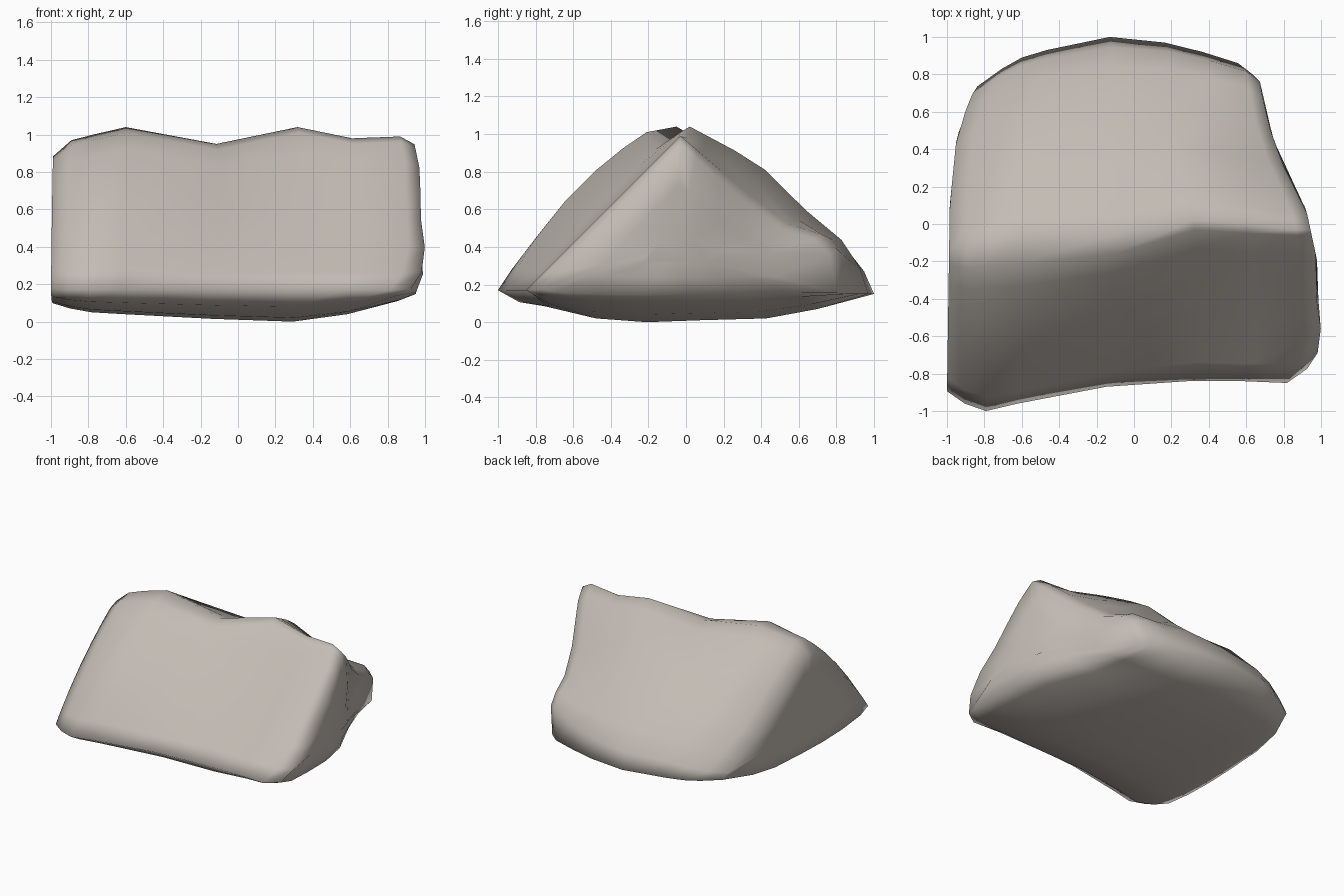
import bpy
import bmesh
from mathutils import Vector

cube = bpy.data.objects.get("Cube")
if cube:
    bpy.data.objects.remove(cube, do_unlink=True)


def lookup(table, v):
    """Piecewise linear interpolation through (position, value) pairs."""
    if v <= table[0][0]:
        return table[0][1]
    for (a, fa), (b, fb) in zip(table, table[1:]):
        if v <= b:
            return fa + (fb - fa) * (v - a) / (b - a)
    return table[-1][1]


# Ground outline of the two ends: (y, x)
LEFT_END = [(-.9, -1), (.1, -.985), (.45, -.95), (.67, -.88), (.84, -.77), (1, -.7)]
RIGHT_END = [(-.85, .92), (-.7, .98), (-.57, 1), (-.36, .97), (-.2, .98), (.08, .92),
             (.24, .83), (.4, .76), (.6, .7), (.78, .67), (1, .6)]

# Slices along the rock: fraction, front toe y, ridge y, ridge z, ridge half width,
# back toe y, front bulge, back bulge, back shoulder, underside lift
SLICES = [
    (0, -.92, -.14, .9, .08, .76, .04, .2, 0, .09),
    (.05, -.96, -.12, .97, .12, .83, .05, .3, 0, .07),
    (.11, -1, -.08, 1.0, .14, .89, .06, .5, 0, .05),
    (.2, -.96, -.05, 1.04, .16, .93, .08, .7, 0, .04),
    (.45, -.87, -.06, .95, .1, 1.0, .01, 1, 0, .015),
    (.68, -.84, .02, 1.04, .05, .97, -.01, .9, .1, 0),
    (.83, -.84, 0, .98, .05, .92, 0, .6, .5, .04),
    (.96, -.85, -.03, .99, .03, .86, 0, .2, 1, .11),
    (1, -.79, -.03, .96, .03, .82, 0, .1, 1, .14),
]
BACK_BULGE = [(0, 0), (.25, .12), (.42, .18), (.65, .16), (.85, .17), (.95, .1), (1, 0)]
SHOULDER = [(.4, 0), (.65, .06), (.85, .19), (.95, .2), (1, 0)]
UNDERSIDE = [(0, .15), (.06, .08), (.2, .02), (.35, 0), (.5, .01), (.7, .02), (.85, .07), (1, .14)]


def section(front, ridge, top, width, back, front_bulge, back_bulge, shoulder, lift):
    """Closed outline of one slice as (y, z) points."""
    toe = .17
    brow = ridge - width, top - .03
    pts = []
    for u in (0, .12, .3, .5, .7, .87, 1):
        b = front_bulge * 2.8 * u * (1 - u)
        pts.append((front + (brow[0] - front) * u - b, toe + (brow[1] - toe) * u + b))
    pts.append((ridge, top))
    for t in (.1, .25, .42, .65, .85, .95, 1):
        z = 1 - t + back_bulge * lookup(BACK_BULGE, t) + shoulder * lookup(SHOULDER, t)
        pts.append((ridge + (back - ridge) * t, .15 + (top - .15) * z))
    for t in (.85, .7, .5, .35, .2, .06):
        z = lookup(UNDERSIDE, t)
        pts.append((front + (back - front) * t, z + lift * (1 - z / .17)))
    return pts


def add_ring(bm, frac, pts, shrink=1.0):
    cy, cz = -.05, .38
    ring = []
    for y, z in pts:
        y, z = cy + (y - cy) * shrink, cz + (z - cz) * shrink
        left, right = lookup(LEFT_END, y), lookup(RIGHT_END, y)
        # The right end tucks in towards the ground
        right -= .05 * max(0, .25 - z) / .15
        ring.append(bm.verts.new(Vector((left + (right - left) * frac, y, z))))
    return ring


# Rock body: slices lofted end to end, with stepped rings closing both ends
bm = bmesh.new()
sections = [(s[0], section(*s[1:])) for s in SLICES]
first, last = sections[0], sections[-1]
rings = [add_ring(bm, *first, k) for k in (.25, .6, .97)]
rings += [add_ring(bm, *s) for s in sections[1:-1]]
rings += [add_ring(bm, *last, k) for k in (.98, .6, .25)]
for a, b in zip(rings, rings[1:]):
    n = len(a)
    for i in range(n):
        j = (i + 1) % n
        bm.faces.new((a[i], a[j], b[j], b[i]))
bm.faces.new(rings[0])
bm.faces.new(rings[-1])
bmesh.ops.recalc_face_normals(bm, faces=bm.faces)

mesh = bpy.data.meshes.new("rock")
bm.to_mesh(mesh)
bm.free()
rock = bpy.data.objects.new("rock", mesh)
bpy.context.collection.objects.link(rock)

# Warm grey stone
stone = bpy.data.materials.new("warm_grey_stone")
stone.use_nodes = True
colour = (.55, .505, .46, 1)
stone.diffuse_color = colour
bsdf = stone.node_tree.nodes["Principled BSDF"]
bsdf.inputs["Base Color"].default_value = colour
bsdf.inputs["Roughness"].default_value = .9
mesh.materials.append(stone)

bpy.ops.object.select_all(action='DESELECT')
rock.select_set(True)
bpy.context.view_layer.objects.active = rock
bpy.ops.object.shade_smooth()
